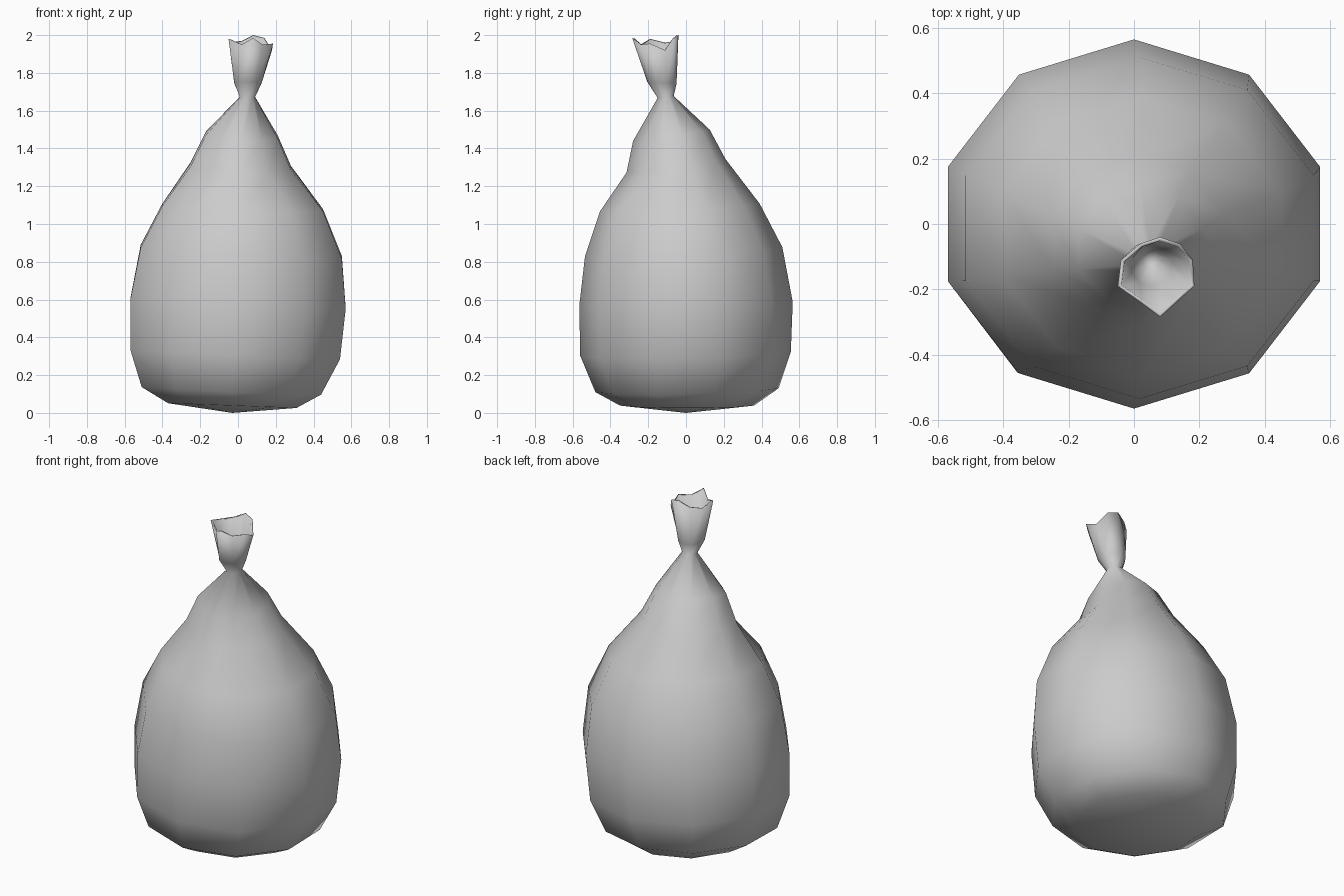
import bpy, bmesh, math

N = 10  # sides of the sack

# Ring extents: left x, right x, front y, back y, then z at left, right, front, back
body = [
    (-0.37, 0.31, -0.35, 0.36, 0.05, 0.025, 0.04, 0.04),
    (-0.51, 0.44, -0.48, 0.49, 0.13, 0.09, 0.12, 0.14),
    (-0.57, 0.54, -0.56, 0.555, 0.32, 0.27, 0.32, 0.34),
    (-0.57, 0.57, -0.565, 0.565, 0.59, 0.54, 0.58, 0.60),
    (-0.515, 0.55, -0.535, 0.51, 0.87, 0.81, 0.84, 0.89),
    (-0.40, 0.45, -0.455, 0.39, 1.10, 1.07, 1.07, 1.11),
    (-0.25, 0.28, -0.315, 0.21, 1.32, 1.30, 1.27, 1.34),
    (-0.17, 0.21, -0.28, 0.125, 1.48, 1.46, 1.44, 1.50),
    (0.01, 0.09, -0.15, -0.065, 1.67, 1.67, 1.67, 1.68),
    (-0.02, 0.125, -0.205, -0.05, 1.75, 1.75, 1.75, 1.74),
]
# Ragged mouth rim, counter-clockwise from the back
rim = [(0.08, -0.04, 2.0), (0.02, -0.06, 1.97), (-0.04, -0.11, 1.96),
       (-0.05, -0.19, 1.98), (0.02, -0.24, 1.95), (0.08, -0.285, 1.985),
       (0.13, -0.24, 1.95), (0.185, -0.19, 1.955), (0.18, -0.11, 1.92),
       (0.14, -0.06, 1.985)]


def ring_points(r, index):
    x0, x1, y0, y1, zl, zr, zf, zb = r
    cx, cy = (x0 + x1) / 2, (y0 + y1) / 2
    pts = []
    for k in range(N):
        a = math.radians(90 + 36 * k)
        c, s = math.cos(a) / math.cos(math.radians(18)), math.sin(a)
        # folds gathered below the neck at the front corners
        f = 0.9 if index in (6, 7) and k in (4, 6) else 1.0
        z = (zl + zr + zf + zb) / 4 + c * (zr - zl) / 2 + s * (zb - zf) / 2
        pts.append((cx + f * c * (x1 - x0) / 2, cy + f * s * (y1 - y0) / 2, z))
    return pts


def inset(pts, cx, cy, f, dz):
    return [(cx + (x - cx) * f, cy + (y - cy) * f, z + dz) for x, y, z in pts]


rings = [ring_points(r, i) for i, r in enumerate(body)]
# Rim, then the inner wall of the mouth down to the neck
inner = [inset(rim, 0.07, -0.16, 0.9, -0.003),
         inset(rings[9], 0.052, -0.125, 0.82, 0.01),
         inset(rings[8], 0.05, -0.108, 0.6, 0.015)]
rings += [rim] + inner

bm = bmesh.new()
loops = [[bm.verts.new(p) for p in r] for r in rings]
for a, b in zip(loops, loops[1:]):
    for k in range(N):
        j = (k + 1) % N
        bm.faces.new((a[k], a[j], b[j], b[k]))

# Base fan and closed throat
base = bm.verts.new((-0.03, 0.0, 0.0))
throat = bm.verts.new((0.05, -0.108, 1.675))
for k in range(N):
    j = (k + 1) % N
    bm.faces.new((base, loops[0][j], loops[0][k]))
    bm.faces.new((loops[-1][k], loops[-1][j], throat))
bmesh.ops.recalc_face_normals(bm, faces=bm.faces)
for f in bm.faces:
    f.smooth = True

me = bpy.data.meshes.new("tied_sack")
bm.to_mesh(me)
bm.free()
ob = bpy.data.objects.new("tied_sack", me)
bpy.context.collection.objects.link(ob)
